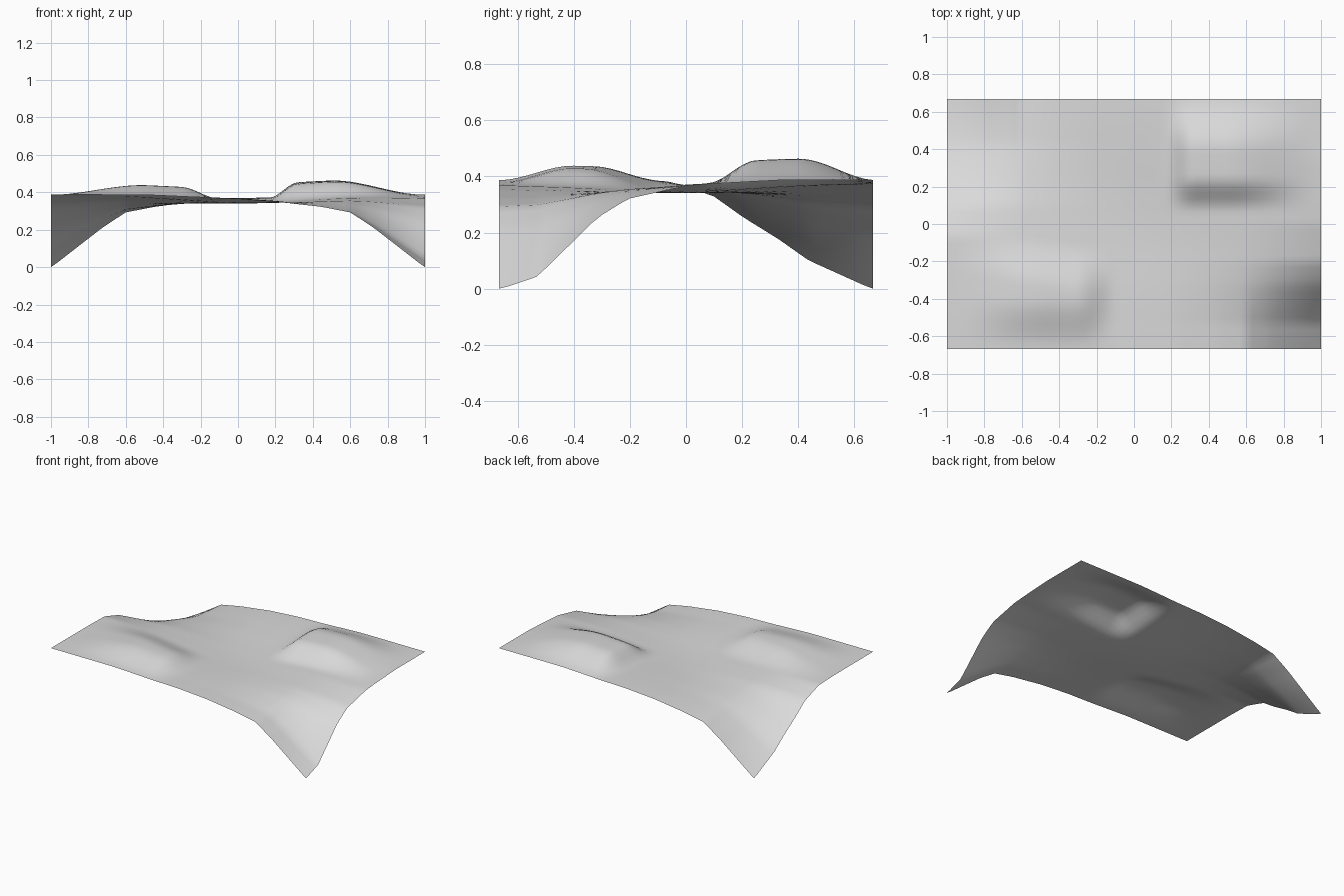
import bpy
import math

cube = bpy.data.objects.get("Cube")
if cube:
    bpy.data.objects.remove(cube, do_unlink=True)

HALF_X, HALF_Y = 1.0, 0.667
REST_HEIGHT = 0.387
COLUMNS, ROWS = 60, 40


def interpolate(knots, value):
    """Linear profile through (position, amount) knots."""
    if value <= knots[0][0]:
        return knots[0][1]
    for (a, low), (b, high) in zip(knots, knots[1:]):
        if value <= b:
            return low + (high - low) * (value - a) / (b - a)
    return knots[-1][1]


def smooth(start, end, value):
    t = min(1.0, max(0.0, (value - start) / (end - start)))
    return t * t * (3 - 2 * t)


def plateau(value, foot, top_start, top_end, far_foot):
    """Smooth rise, flat top and smooth fall."""
    return smooth(foot, top_start, value) * (1 - smooth(top_end, far_foot, value))


# How far a drooping corner hangs, by distance from the corner along each edge
DROOP_X = [(0, 1), (0.28, 0.43), (0.4, 0.225), (0.55, 0.147),
           (0.78, 0.07), (1.0, 0.036), (1.22, 0.028), (1.5, 0)]
FRONT_DROOP_Y = [(0, 1), (0.137, 0.88), (0.35, 0.34), (0.46, 0.165),
                 (0.667, 0.05), (0.77, 0.03), (1.0, 0)]
BACK_DROOP_Y = [(0, 1), (0.23, 0.73), (0.34, 0.53), (0.46, 0.34),
                (0.57, 0.14), (0.73, 0.01), (0.9, 0)]


def height(x, y):
    # Two opposite corners droop to the ground
    front = interpolate(DROOP_X, HALF_X - x) * interpolate(FRONT_DROOP_Y, HALF_Y + y)
    back = interpolate(DROOP_X, HALF_X + x) * interpolate(BACK_DROOP_Y, HALF_Y - y)
    z = REST_HEIGHT * (1 - front - back)

    # Shallow valley along the diagonal between the drooping corners
    diagonal = math.hypot(HALF_X, HALF_Y)
    along = (x * HALF_X - y * HALF_Y) / diagonal
    across = (x * HALF_Y + y * HALF_X) / diagonal
    z -= 0.045 * math.exp(-2 * along ** 2 - 6.4 * across ** 2)

    # Steep-sided mound at the back left
    z += 0.08 * plateau(x, 0.16, 0.32, 0.5, 1.0) * plateau(y, 0.07, 0.25, 0.4, 0.68)

    # Lower mound at the front right, its far side running askew
    skewed = y + 0.15 * (x + 0.5)
    z += 0.055 * plateau(x, -1.0, -0.5, -0.3, -0.1) * (
        smooth(-0.667, -0.4, y) * (1 - smooth(-0.33, -0.08, skewed)))
    return max(0.0, z)


# Undulating sheet
bpy.ops.mesh.primitive_grid_add(x_subdivisions=COLUMNS, y_subdivisions=ROWS, size=2)
sheet = bpy.context.object
sheet.name = "terrain_sheet"
for vertex in sheet.data.vertices:
    x, y = vertex.co.x * HALF_X, vertex.co.y * HALF_Y
    vertex.co = (x, y, height(x, y))
bpy.ops.object.shade_smooth()

# Plain grey surface
grey = bpy.data.materials.new("light_grey")
grey.use_nodes = True
colour = (0.7, 0.7, 0.7, 1)
grey.diffuse_color = colour
grey.node_tree.nodes["Principled BSDF"].inputs["Base Color"].default_value = colour
sheet.data.materials.append(grey)
